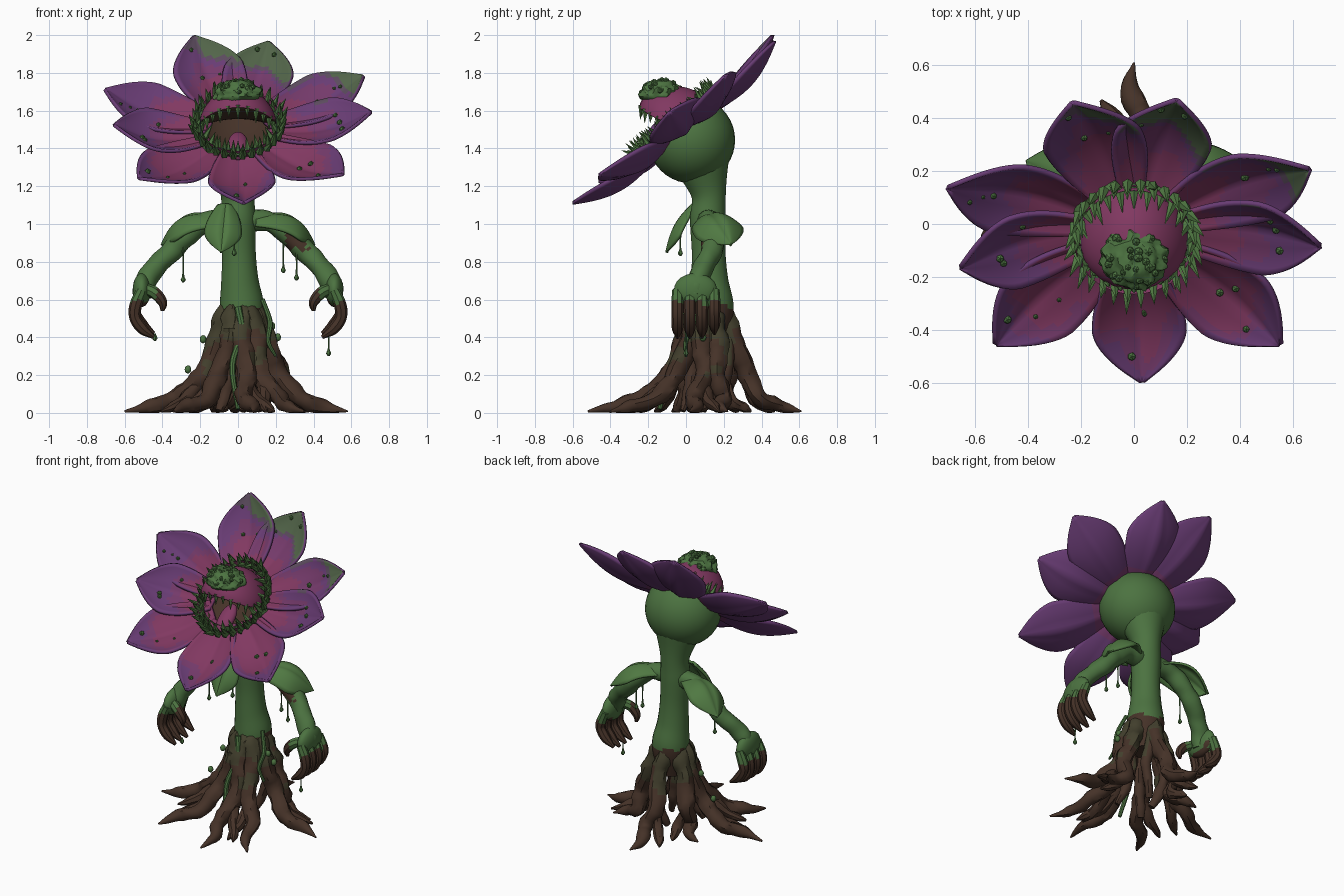
import bpy, bmesh, math, random
from mathutils import Vector, Matrix, noise

random.seed(4)
cube = bpy.data.objects.get("Cube")
if cube:
    bpy.data.objects.remove(cube)


def material(name, rgb):
    m = bpy.data.materials.new(name)
    m.use_nodes = True
    m.diffuse_color = (*rgb, 1)
    bsdf = m.node_tree.nodes["Principled BSDF"]
    bsdf.inputs["Base Color"].default_value = (*rgb, 1)
    bsdf.inputs["Roughness"].default_value = 0.8
    return m


GREEN = material("stem green", (0.072, 0.17, 0.052))
LEAF = material("leaf green", (0.08, 0.19, 0.055))
BROWN = material("bark brown", (0.06, 0.032, 0.021))
OLIVE = material("mossy bark", (0.055, 0.05, 0.026))
PURPLE = material("petal purple", (0.14, 0.045, 0.175))
PLUM = material("petal plum", (0.175, 0.042, 0.145))
MAGENTA = material("petal magenta", (0.22, 0.04, 0.12))
MOSS = material("petal moss", (0.085, 0.13, 0.067))
MAUVE = material("petal grey mauve", (0.105, 0.07, 0.11))

built = []


def finish(name, bm, mats):
    me = bpy.data.meshes.new(name)
    bm.to_mesh(me)
    bm.free()
    for m in mats:
        me.materials.append(m)
    ob = bpy.data.objects.new(name, me)
    bpy.context.collection.objects.link(ob)
    built.append(ob)
    return ob


def spline(pts, steps):
    """Smooth path through (x, y, z, radius) points."""
    p = [Vector(q) for q in pts]
    p = [p[0] * 2 - p[1]] + p + [p[-1] * 2 - p[-2]]
    out = []
    for i in range(1, len(p) - 2):
        a, b, c, d = p[i - 1:i + 3]
        for k in range(steps):
            t = k / steps
            out.append((b * 2 + (c - a) * t + (a * 2 - b * 5 + c * 4 - d) * t * t
                        + (b * 3 - a - c * 3 + d) * t ** 3) / 2)
    return out + [p[-2]]


def add_tube(bm, pts, sides=10, steps=5, rough=0.0):
    path = spline(pts, steps)
    rings = []
    for i, q in enumerate(path):
        tan = (path[min(i + 1, len(path) - 1)] - path[max(i - 1, 0)]).to_3d().normalized()
        if i == 0:
            side = tan.orthogonal().normalized()
        side = (side - tan * side.dot(tan)).normalized()
        up = tan.cross(side)
        ring = []
        for k in range(sides):
            a = math.tau * k / sides
            r = max(q.w, 0.004)
            v = q.to_3d() + (side * math.cos(a) + up * math.sin(a)) * r
            v += (v - q.to_3d()) * noise.noise(v * 14) * rough
            v.z = max(v.z, 0)
            ring.append(bm.verts.new(v))
        rings.append(ring)
    for a, b in zip(rings, rings[1:]):
        for k in range(sides):
            n = (k + 1) % sides
            bm.faces.new((a[k], a[n], b[n], b[k]))
    bm.faces.new(rings[0][::-1])
    bm.faces.new(rings[-1])


def paint(bm, rule):
    for f in bm.faces:
        f.material_index = rule(f.calc_center_median())


def tube(name, pts, mats, rule=lambda c: 0, **kw):
    bm = bmesh.new()
    add_tube(bm, pts, **kw)
    paint(bm, rule)
    return finish(name, bm, mats)


def add_ball(bm, pos, size, rot=Matrix(), detail=2):
    mat = Matrix.Translation(pos) @ rot @ Matrix.Diagonal((*size, 1))
    return bmesh.ops.create_icosphere(bm, subdivisions=detail, radius=1, matrix=mat)["verts"]


def add_spike(bm, pos, direction, length, radius):
    rot = Vector(direction).to_track_quat('Z', 'Y').to_matrix().to_4x4()
    mat = Matrix.Translation(pos) @ rot @ Matrix.Translation((0, 0, length / 2))
    bmesh.ops.create_cone(bm, cap_ends=True, segments=5, radius1=radius, radius2=0.001,
                          depth=length, matrix=mat)


def blade(name, base, tip, normal, half, arch, cup, mats, rule, thick=0.015):
    """Pointed leaf or petal; the second half of its materials is for the underside."""
    base, d = Vector(base), Vector(tip) - Vector(base)
    w = d.cross(normal).normalized()
    n = w.cross(d).normalized()
    N, M = 22, 8

    def width(t):
        grow = 0.45 + 0.55 * math.sin(min(t / 0.58, 1) * math.pi / 2)
        return grow * (1 if t < 0.58 else max(1 - ((t - 0.58) / 0.42) ** 1.7, 0.015))

    def at(t, s):
        lift = arch * math.sin(math.pi * t) + (cup * s * s - 0.012 * math.exp(-40 * s * s)) * width(t)
        return base + d * t + w * (half * width(t) * s) + n * lift

    bm = bmesh.new()
    grid = [[bm.verts.new(at(i / N, j / M)) for j in range(-M, M + 1)] for i in range(N + 1)]
    for i in range(N):
        for j in range(2 * M):
            f = bm.faces.new((grid[i][j], grid[i][j + 1], grid[i + 1][j + 1], grid[i + 1][j]))
            f.material_index = rule((i + 0.5) / N, (j + 0.5) / M - 1, f.calc_center_median())
            f.normal_update()
            if f.normal.dot(n) < 0:
                f.normal_flip()
    ob = finish(name, bm, mats)
    sol = ob.modifiers.new("thickness", 'SOLIDIFY')
    sol.thickness, sol.offset = thick, -1
    sol.material_offset = sol.material_offset_rim = len(mats) // 2
    return at


# Stem, with bark showing at its foot
tube("stem", [(.02, .13, .36, .08), (.02, .13, .47, .11), (.02, .135, .57, .118), (.01, .125, .7, .1),
              (.005, .12, .85, .09), (0, .115, 1.02, .095), (0, .12, 1.15, .092), (0, .09, 1.3, .14)],
     [GREEN, BROWN], lambda c: int(c.z < 0.56 + 0.05 * noise.noise(c * 18)), sides=20, steps=6)

# Thick spreading roots, each with a short fork
ROOT_TIPS = [(.58, .02), (.35, -.4), (.08, -.52), (-.34, -.38), (-.6, .03), (-.28, .27), (0, .61), (.4, .22)]
hub = Vector((.02, .12, 0))
bark = lambda c: int(c.z > 0.36 + 0.3 * noise.noise(c * 7))
for i, (x, y) in enumerate(ROOT_TIPS):
    reach = Vector((x, y, 0)) - hub
    R, u = reach.length, reach.normalized()
    side = Vector((-u.y, u.x, 0)) * (1 if i % 2 else -1)

    def q(r, z, wob, rad):
        return (*(hub + u * r + side * wob + Vector((0, 0, z))), rad)
    bm = bmesh.new()
    add_tube(bm, [q(.05, .6, 0, .02), q(.085, .52, 0, .05), q(.135, .37, .015, .054), q(.205, .2, -.015, .052),
                  q(R * .55, .08, .025, .045), q(R * .78, .035, -.02, .034), q(R, .008, 0, .005)], rough=.4)
    add_tube(bm, [q(.2, .19, 0, .03), q(R * .5, .07, -.05, .034), q(R * .62, .03, -.1, .026),
                  q(R * .72, .008, -.13, .006)], sides=8, rough=.4)
    paint(bm, bark)
    finish("root", bm, [BROWN, OLIVE])

# Short inner roots under the stem
for x, y, bend in ((-.07, .0, .03), (.09, .03, -.03), (.05, .22, .03), (-.1, .14, -.03)):
    tube("inner_root", [(x * .6, y, .45, .04), (x + bend, y, .25, .034), (x, y - .02, .1, .03),
                        (x - bend, y - .05, .01, .02)], [BROWN, OLIVE], bark, rough=.4)

# Thin vines and buds among the roots
for pts in ([(0, .0, .56, .02), (.02, -.03, .42, .018), (-.03, -.08, .25, .016), (0, -.14, .02, .012)],
            [(.13, .08, .6, .012), (.17, .04, .48, .014), (.16, .0, .38, .012), (.2, .0, .3, .008)]):
    tube("vine", pts, [GREEN], sides=8)
bm = bmesh.new()
for p in [(.18, .07, .46), (-.185, .1, .39), (-.265, .08, .23), (.21, .09, .4)]:
    add_ball(bm, p, (.018, .018, .022))
finish("root_buds", bm, [GREEN])

# Arms, clawed hands and shoulder leaves
for s, label in ((1, "left"), (-1, "right")):
    arm = [(.04, .12, 1.02, .06), (.17, .13, 1.01, .055), (.27, .14, .94, .06), (.36, .135, .85, .056),
           (.44, .09, .77, .055), (.49, .06, .69, .057), (.51, .05, .62, .05)]
    patch = Vector((.31, .1, .92))
    tube(label + "_arm", [(s * x, y, z, r) for x, y, z, r in arm], [GREEN, BROWN],
         lambda c: int((c - patch).length < .07 + .03 * noise.noise(c * 25)), sides=14, steps=6, rough=.15)
    bm = bmesh.new()
    add_ball(bm, (s * .51, .05, .65), (.048, .115, .09), detail=3)
    for y in (-.045, .02, .085, .15):
        low = .02 * (y > .1)
        add_tube(bm, [(s * .51, y, .65, .028), (s * .54, y, .575, .033), (s * .545, y, .505 + low, .031),
                      (s * .505, y, .445 + low, .03), (s * .445, y, .4 + low, .01)], sides=8)
    add_tube(bm, [(s * .5, 0, .66, .03), (s * .44, -.03, .635, .032), (s * .4, -.035, .585, .026),
                  (s * .4, -.03, .54, .01)], sides=8)
    paint(bm, lambda c: int(c.z < .585 + .05 * noise.noise(c * 20) or abs(c.x) < .43))
    finish(label + "_hand", bm, [GREEN, BROWN])
    blade(label + "_shoulder_leaf", (s * .09, .09, 1.04), (s * .41, .24, .89), (s * .4, -.1, 1),
          .135, .09, -.085, [LEAF], lambda *a: 0)
blade("front_leaf", (-.065, .03, 1.11), (-.09, -.11, .85), (0, -1, .4), .1, .03, -.05, [LEAF], lambda *a: 0)

# Hanging slime drips
bm = bmesh.new()
for x, y, top, end in [(-.29, .1, .9, .69), (.24, .13, .93, .74), (.31, .1, .88, .7), (.48, .0, .44, .3),
                       (-.02, -.03, .97, .83), (-.44, .02, .42, .38)]:
    add_tube(bm, [(x, y, top, .007), (x, y, (top + end) / 2, .004), (x, y, end + .035, .006),
                  (x, y, end + .015, .014), (x, y, end, .004)], sides=6, steps=3)
finish("drips", bm, [GREEN])

# Flower frame: centre, facing direction and upward direction in its plane
C = Vector((0, -.07, 1.55))
FACE = Vector((0, -.64, .77)).normalized()
RISE = Vector((0, .77, .64)).normalized()
TILT = Matrix((Vector((1, 0, 0)), RISE, FACE)).transposed().to_4x4()

# Bulb behind the flower, cut open at the front
bm = bmesh.new()
bmesh.ops.create_uvsphere(bm, u_segments=32, v_segments=20, radius=.23,
                          matrix=Matrix.Translation((0, .03, 1.445)) @ Matrix.Diagonal((1.06, 1, 1, 1)))
bmesh.ops.bisect_plane(bm, geom=bm.verts[:] + bm.edges[:] + bm.faces[:], plane_co=C - FACE * .04,
                       plane_no=FACE, clear_outer=True)
finish("bulb", bm, [GREEN])

# Petals: magenta heart, plum band, purple rim, moss on the upper tips, purple underside
PETALS = [(.03, -.60, 1.12, .17), (-.52, -.46, 1.25, .175), (.55, -.46, 1.27, .175),
          (-.65, -.17, 1.53, .17), (.70, -.09, 1.60, .17), (-.70, .13, 1.72, .17),
          (.66, .20, 1.79, .17), (-.23, .45, 2.0, .185), (.16, .46, 1.97, .18)]
spots = bmesh.new()
for i, (x, y, z, half) in enumerate(PETALS):
    tip = Vector((x, y, z))
    out = tip - C
    out = (out - FACE * out.dot(FACE)).normalized()
    reach = .7 if z < 1.3 else .45

    def colour(t, s, c):
        n = noise.noise(c * 7)
        mossy = c.z + .25 * c.x + .16 * n
        if mossy > 1.82 and t > .25:
            return 3 if mossy > 1.87 else 4
        if t < .2:
            return 0
        blend = t + .3 * s * s + .25 * n - reach
        return 1 if blend < 0 else 2 if blend < .17 else 5
    at = blade("petal", C + out * .16 - FACE * (.07 + .012 * (i % 2)), tip, FACE, half, -.055, .055,
               [MAGENTA, MAGENTA, PLUM, MOSS, MAUVE, PURPLE, PLUM] + [PURPLE] * 5, colour, .018)
    for k in range(3):
        r = random.uniform(.008, .018)
        add_ball(spots, at(random.uniform(.45, .9), random.uniform(-.6, .6)), (r, r, r), detail=1)
finish("petal_buds", spots, [GREEN])

# Mouth bowl with a fleshy lip, and tongue
bm = bmesh.new()
bmesh.ops.create_uvsphere(bm, u_segments=32, v_segments=16, radius=1,
                          matrix=Matrix.Translation(C) @ TILT @ Matrix.Diagonal((.225, .255, .15, 1)))
bmesh.ops.bisect_plane(bm, geom=bm.verts[:] + bm.edges[:] + bm.faces[:], plane_co=C,
                       plane_no=FACE, clear_outer=True)
bmesh.ops.reverse_faces(bm, faces=bm.faces[:])
paint(bm, lambda c: int((c - C).dot(FACE) > -.08))
finish("mouth_bowl", bm, [BROWN, MAGENTA])
bm = bmesh.new()
add_ball(bm, C - RISE * .13 - FACE * .07, (.055, .11, .035), TILT, 3)
finish("tongue", bm, [MAGENTA])

# Collar of small pointed sepals, in three rows
bm = bmesh.new()
for row, (grow, lean, count) in enumerate([(1.0, .4, 30), (.97, .05, 28), (.92, -.5, 24)]):
    for k in range(count):
        a = math.tau * (k + row * .5) / count
        radial = Vector((1, 0, 0)) * math.cos(a) * .23 + RISE * math.sin(a) * .262
        add_spike(bm, C + radial * grow - FACE * .035, FACE + radial.normalized() * (lean + random.uniform(-.25, .25)),
                  random.uniform(.07, .105), .021)
finish("sepal_collar", bm, [LEAF])

# Upper jaw: arched dome with a dark palate, teeth and a mossy crown
jaw = Matrix.Translation((0, -.05, 1.59)) @ Matrix.Rotation(math.radians(-8), 4, 'X')
bm = bmesh.new()
bmesh.ops.create_uvsphere(bm, u_segments=32, v_segments=20, radius=1)
paint(bm, lambda c: int(c.z < -.02))
for v in bm.verts:
    x, y, z = v.co
    v.co = jaw @ Vector((x * .205, y * .2, z * (.14 if z > 0 else .02) - .06 * x * x))
finish("upper_jaw", bm, [MAGENTA, BROWN])
bm = bmesh.new()
for k in range(11):
    a = math.radians(195 + 150 * k / 10)
    add_spike(bm, jaw @ Vector((.19 * math.cos(a), .188 * math.sin(a), .012 - .06 * math.cos(a) ** 2)),
              (0, -.1, -1), .075 if k % 2 else .055, .018)
finish("upper_teeth", bm, [LEAF])
bm = bmesh.new()
for v in add_ball(bm, (0, -.13, 1.685), (.125, .115, .075), detail=4):
    v.co += (v.co - Vector((0, -.12, 1.66))) * .22 * noise.noise(v.co * 30)
for k in range(34):
    a, r = random.uniform(0, math.tau), math.sqrt(random.random())
    size = random.uniform(.012, .02)
    add_ball(bm, (.12 * r * math.cos(a), -.13 + .11 * r * math.sin(a), 1.685 + .075 * math.sqrt(1 - r * r)),
             (size, size, size), detail=1)
finish("crown_moss", bm, [GREEN])

# Smooth shading that keeps sharp edges
bpy.ops.object.select_all(action='DESELECT')
for ob in built:
    ob.select_set(True)
bpy.context.view_layer.objects.active = built[0]
bpy.ops.object.shade_smooth_by_angle(angle=math.radians(40))
